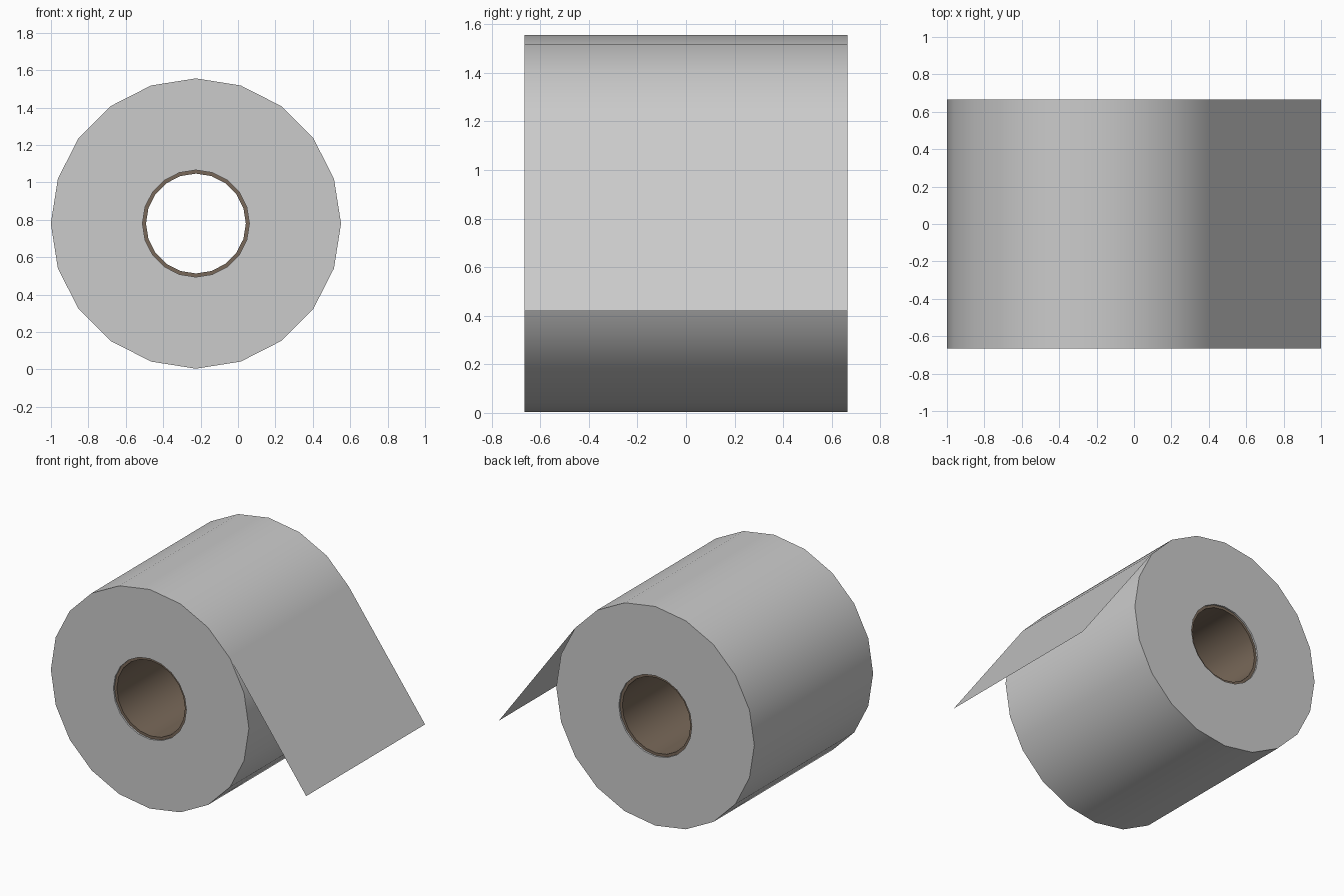
import bpy, bmesh
from math import cos, sin, pi

if "Cube" in bpy.data.objects:
    bpy.data.objects.remove(bpy.data.objects["Cube"])

CX, CZ, SIDES = -0.225, 0.78, 20
R_OUT, R_HOLE, R_CORE = 0.776, 0.286, 0.267
HALF = 0.665


def finish(name, bm):
    mesh = bpy.data.meshes.new(name)
    bm.to_mesh(mesh)
    bm.free()
    obj = bpy.data.objects.new(name, mesh)
    bpy.context.collection.objects.link(obj)
    return obj


def tube(name, r_out, r_in, half):
    """Hollow cylinder along y, made from a rectangular section swept round."""
    bm = bmesh.new()
    section = [(r_out, -half), (r_out, half), (r_in, half), (r_in, -half)]
    rings = []
    for i in range(SIDES):
        a = 2 * pi * i / SIDES
        rings.append([bm.verts.new((CX + r * cos(a), y, CZ + r * sin(a))) for r, y in section])
    for i in range(SIDES):
        p, q = rings[i], rings[(i + 1) % SIDES]
        for j in range(4):
            k = (j + 1) % 4
            bm.faces.new((p[j], p[k], q[k], q[j]))
    bmesh.ops.recalc_face_normals(bm, faces=bm.faces)
    obj = finish(name, bm)
    bpy.ops.object.select_all(action='DESELECT')
    obj.select_set(True)
    bpy.context.view_layer.objects.active = obj
    bpy.ops.object.shade_smooth_by_angle(angle=pi / 6)
    return obj


# wound paper
tube("paper_roll", R_OUT, R_HOLE, HALF)

# cardboard core, slightly recessed
core = tube("cardboard_core", R_HOLE, R_CORE, HALF - 0.012)
mat = bpy.data.materials.new("cardboard")
mat.diffuse_color = (0.19, 0.14, 0.10, 1)
mat.use_nodes = True
mat.node_tree.nodes["Principled BSDF"].inputs["Base Color"].default_value = mat.diffuse_color
core.data.materials.append(mat)

# loose sheet leaving the roll at a tangent
a = 2 * pi * 2 / SIDES
start = (CX + R_OUT * cos(a), CZ + R_OUT * sin(a))
end = (1.0, 0.42)
bm = bmesh.new()
corners = [(start, -HALF), (end, -HALF), (end, HALF), (start, HALF)]
bm.faces.new([bm.verts.new((p[0], y, p[1])) for p, y in corners])
finish("loose_sheet", bm)
